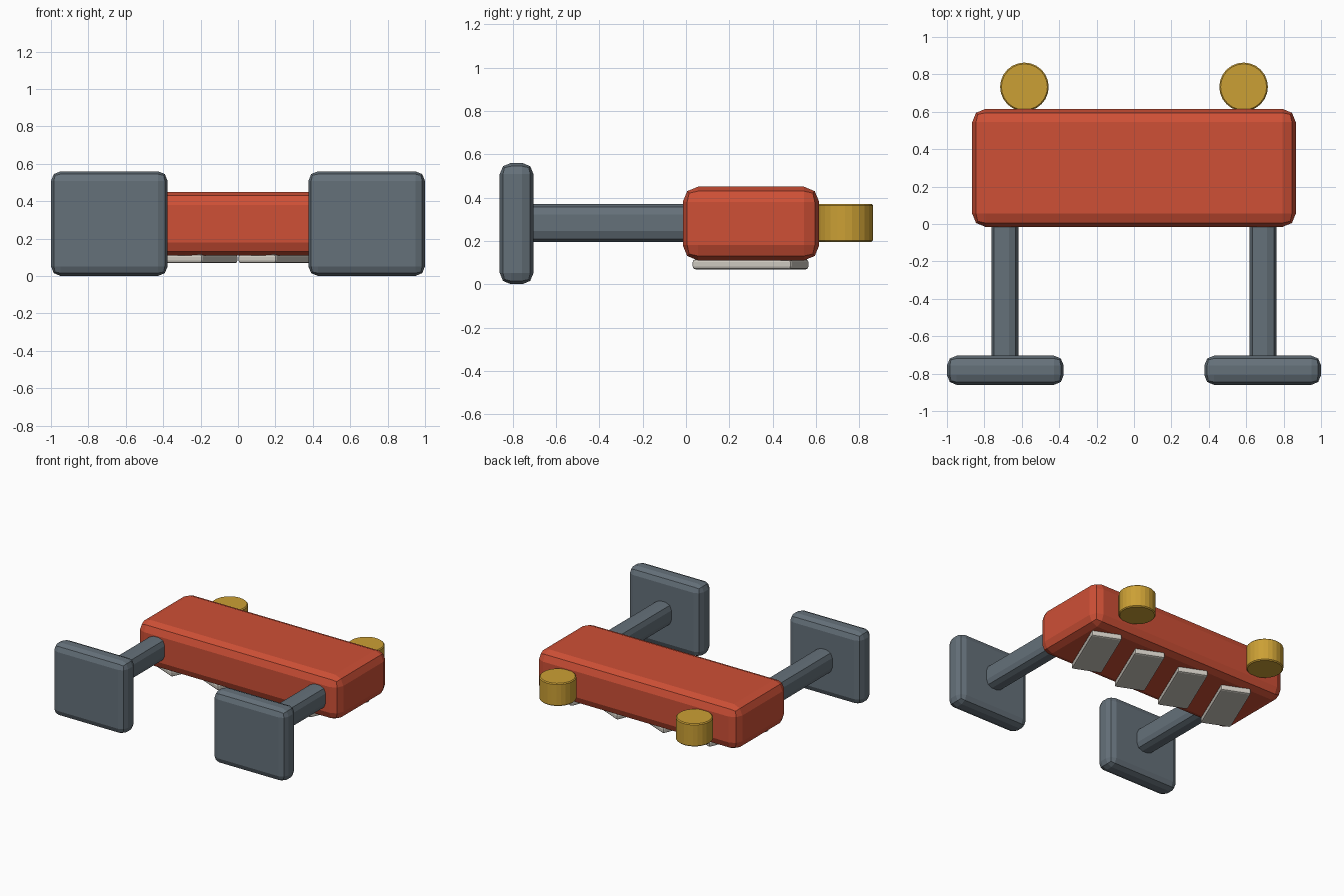
import bpy
from math import radians

default = bpy.data.objects.get("Cube")
if default:
    bpy.data.objects.remove(default, do_unlink=True)


def material(name, rgb):
    mat = bpy.data.materials.new(name)
    mat.use_nodes = True
    mat.diffuse_color = (*rgb, 1)
    mat.node_tree.nodes["Principled BSDF"].inputs["Base Color"].default_value = (*rgb, 1)
    return mat


RED = material("body_red", (0.62, 0.08, 0.037))
SLATE = material("slate_grey", (0.13, 0.165, 0.195))
GOLD = material("gold", (0.60, 0.35, 0.035))
PALE = material("pale_grey", (0.62, 0.59, 0.53))


def finish(obj, name, mat, bevel, segments):
    obj.name = name
    obj.data.materials.append(mat)
    mod = obj.modifiers.new("rounded_edges", "BEVEL")
    mod.width = bevel
    mod.segments = segments
    mod.limit_method = "ANGLE"
    mod.angle_limit = radians(40)
    return obj


def box(name, center, size, mat, bevel, segments=2, turn=0):
    bpy.ops.mesh.primitive_cube_add(size=1, location=center, rotation=(0, 0, turn))
    obj = bpy.context.object
    obj.scale = size
    bpy.ops.object.transform_apply(location=False, rotation=False, scale=True)
    return finish(obj, name, mat, bevel, segments)


# Main body
box("body", (0, 0.3, 0.28), (1.73, 0.63, 0.34), RED, 0.07)

# Mirrored arms, upright front plates and rear rollers
for side, s in (("left", 1), ("right", -1)):
    box(f"{side}_arm", (s * 0.69, -0.34, 0.283), (0.144, 0.84, 0.176), SLATE, 0.05)
    box(f"{side}_front_plate", (s * 0.688, -0.782, 0.28), (0.624, 0.156, 0.56), SLATE, 0.052)
    bpy.ops.mesh.primitive_cylinder_add(vertices=24, radius=0.13, depth=0.176,
                                        location=(s * 0.586, 0.733, 0.283))
    finish(bpy.context.object, f"{side}_roller", GOLD, 0.007, 1)

# Row of angled blades under the body
for i in range(4):
    box(f"blade_{i + 1}", ((i - 1.5) * 0.395, 0.298, 0.092), (0.222, 0.497, 0.046),
        PALE, 0.013, turn=radians(-23))
